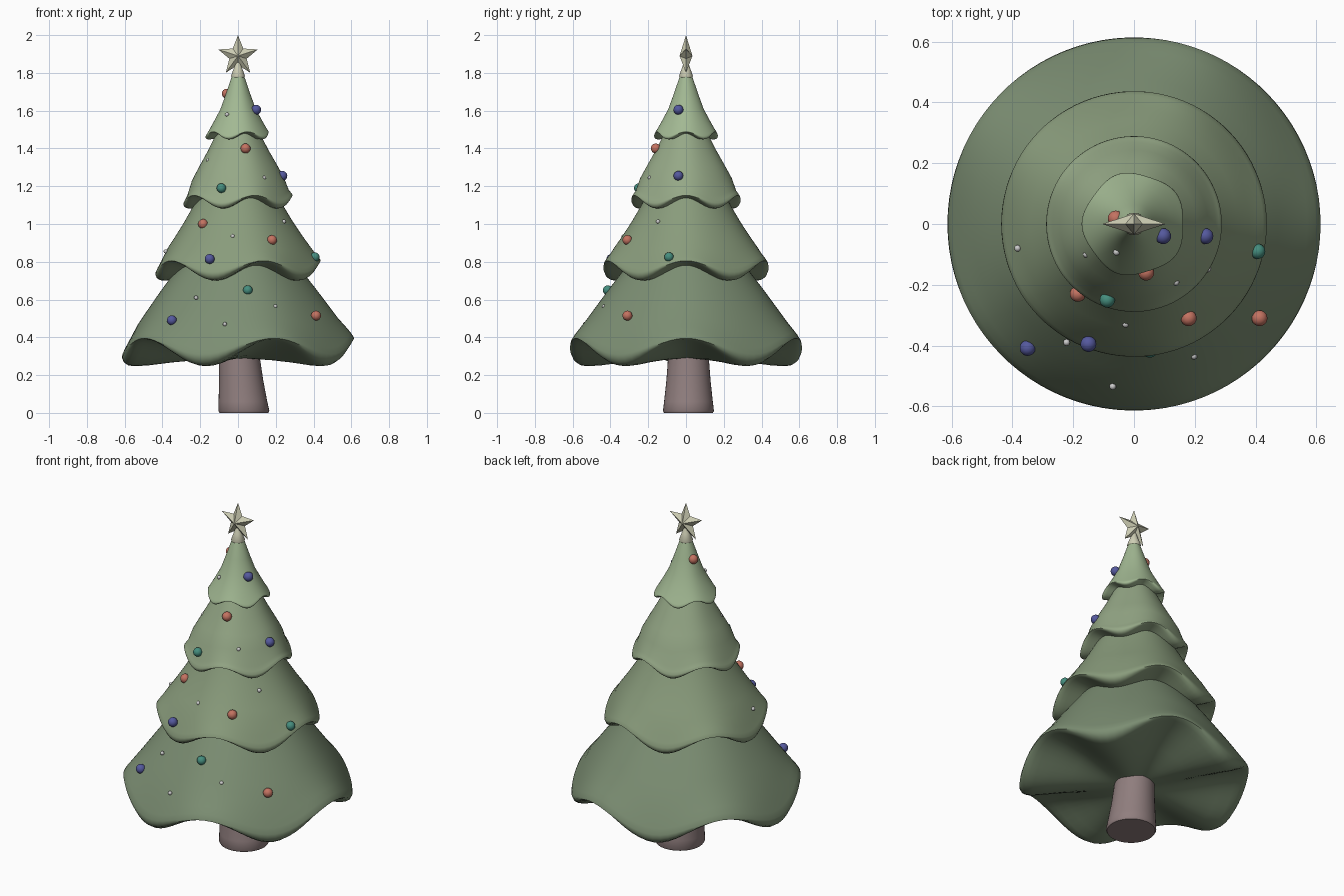
import bpy, bmesh
from math import sin, cos, pi, radians
from mathutils import Vector

if "Cube" in bpy.data.objects:
    bpy.data.objects.remove(bpy.data.objects["Cube"])


def material(name, rgb):
    m = bpy.data.materials.new(name)
    m.diffuse_color = (*rgb, 1)
    m.use_nodes = True
    m.node_tree.nodes["Principled BSDF"].inputs["Base Color"].default_value = m.diffuse_color
    return m


def make_object(name, bm, mat, smooth=True):
    bmesh.ops.recalc_face_normals(bm, faces=bm.faces)
    mesh = bpy.data.meshes.new(name)
    bm.to_mesh(mesh)
    bm.free()
    ob = bpy.data.objects.new(name, mesh)
    bpy.context.collection.objects.link(ob)
    mesh.materials.append(mat)
    if smooth:
        bpy.ops.object.select_all(action='DESELECT')
        ob.select_set(True)
        bpy.context.view_layer.objects.active = ob
        bpy.ops.object.shade_smooth_by_angle(angle=radians(50))
    return ob


def loft(name, rings, mat):
    """Skin a stack of point rings and cap both ends."""
    bm = bmesh.new()
    rows = [[bm.verts.new(p) for p in ring] for ring in rings]
    n = len(rows[0])
    for a, b in zip(rows, rows[1:]):
        for i in range(n):
            j = (i + 1) % n
            bm.faces.new((a[i], a[j], b[j], b[i]))
    bm.faces.new(rows[0])
    bm.faces.new(rows[-1][::-1])
    return make_object(name, bm, mat)


# Wavy hem shared by all tiers: radius, height, wave size (bottom tier scale)
HEM = [(0.570, 0.178, 0.032), (0.597, 0.137, 0.041), (0.612, 0.110, 0.046),
       (0.614, 0.096, 0.052), (0.604, 0.082, 0.062), (0.580, 0.072, 0.068),
       (0.545, 0.067, 0.067), (0.470, 0.063, 0.058), (0.350, 0.056, 0.036),
       (0.220, 0.046, 0.014), (0.080, 0.040, 0.0)]


def tier(name, radius, low, slope, mat, lobe=0.0, seg=90):
    s = radius / 0.614
    profile = [(r, z, 0.004 * i * s) for i, (r, z) in enumerate(slope)]
    profile += [(r * s, low + z * s, w * s) for r, z, w in HEM]
    rings = []
    for r, z, w in profile:
        ring = []
        for k in range(seg):
            a = 2 * pi * k / seg
            c = cos(5 * a)
            rr = r * (1 - lobe * c * w / (0.05 * s))
            ring.append((rr * cos(a), rr * sin(a), z + w * c))
        rings.append(ring)
    loft(name, rings, mat)


# Four foliage tiers
tier("bottom_tier", 0.614, 0.247,
     [(0.20, 0.93), (0.32, 0.77), (0.41, 0.652), (0.475, 0.562), (0.53, 0.485)],
     material("green_bottom", (0.20, 0.27, 0.17)))
tier("lower_middle_tier", 0.437, 0.70,
     [(0.15, 1.27), (0.23, 1.11), (0.287, 1.012), (0.34, 0.93), (0.378, 0.875)],
     material("green_lower", (0.25, 0.33, 0.20)))
tier("upper_middle_tier", 0.289, 1.082,
     [(0.06, 1.58), (0.105, 1.50), (0.16, 1.39), (0.205, 1.31), (0.243, 1.24)],
     material("green_upper", (0.30, 0.39, 0.24)))
tier("top_tier", 0.167, 1.448,
     [(0.025, 1.80), (0.037, 1.77), (0.064, 1.69), (0.093, 1.61), (0.125, 1.55)],
     material("green_top", (0.36, 0.48, 0.29)), lobe=0.03)

# Flared trunk, slightly bent: centre x, radius, height
TRUNK = [(0.031, 0.129, 0.0), (0.031, 0.135, 0.010), (0.026, 0.129, 0.06),
         (0.017, 0.117, 0.17), (0.008, 0.108, 0.29), (0.005, 0.10, 0.42)]
loft("trunk", [[(cx + r * cos(2 * pi * k / 40), 0.013 + r * sin(2 * pi * k / 40), z)
                for k in range(40)] for cx, r, z in TRUNK],
     material("bark", (0.28, 0.21, 0.21)))

# Faceted star with its cone base
gold = material("star_cream", (0.62, 0.62, 0.46))
bm = bmesh.new()
centre = 1.89
rim = []
for k in range(10):
    a = pi / 2 + k * pi / 5
    r = 0.11 if k % 2 == 0 else 0.048
    rim.append(bm.verts.new((r * cos(a), 0, centre + r * sin(a))))
for y in (-0.034, 0.034):
    tip = bm.verts.new((0, y, centre))
    for k in range(10):
        bm.faces.new((rim[k], rim[(k + 1) % 10], tip))
make_object("star", bm, gold, smooth=False)
loft("star_base", [[(r * cos(2 * pi * k / 24), r * sin(2 * pi * k / 24), z)
                    for k in range(24)]
                   for r, z in ((0.034, 1.776), (0.037, 1.784), (0.022, 1.825), (0.006, 1.87))],
     gold)


# Baubles and small lights
def balls(name, radius, spots, mat, seg):
    for i, p in enumerate(spots):
        bm = bmesh.new()
        bmesh.ops.create_uvsphere(bm, u_segments=seg, v_segments=seg // 2, radius=radius)
        bmesh.ops.translate(bm, verts=bm.verts, vec=Vector(p))
        make_object(f"{name}_{i + 1}", bm, mat)


balls("red_bauble", 0.026, [(-0.06, 0.018, 1.69), (0.04, -0.16, 1.40), (-0.185, -0.23, 1.0),
                            (0.18, -0.31, 0.915), (0.413, -0.31, 0.515)],
      material("red", (0.55, 0.17, 0.12)), 24)
balls("blue_bauble", 0.026, [(0.096, -0.04, 1.605), (0.235, -0.04, 1.255),
                             (-0.15, -0.395, 0.815), (-0.35, -0.408, 0.49)],
      material("blue", (0.09, 0.10, 0.34)), 24)
balls("teal_bauble", 0.025, [(-0.088, -0.25, 1.19), (0.407, -0.09, 0.825),
                             (0.052, -0.415, 0.65)],
      material("teal", (0.06, 0.27, 0.21)), 24)
balls("small_light", 0.011, [(-0.058, -0.093, 1.58), (-0.157, -0.10, 1.337),
                             (0.138, -0.192, 1.245), (0.243, -0.148, 1.013),
                             (-0.028, -0.33, 0.935), (-0.383, -0.08, 0.855),
                             (-0.222, -0.39, 0.61), (0.197, -0.435, 0.563),
                             (-0.07, -0.535, 0.47)],
      material("white", (0.8, 0.8, 0.8)), 12)
